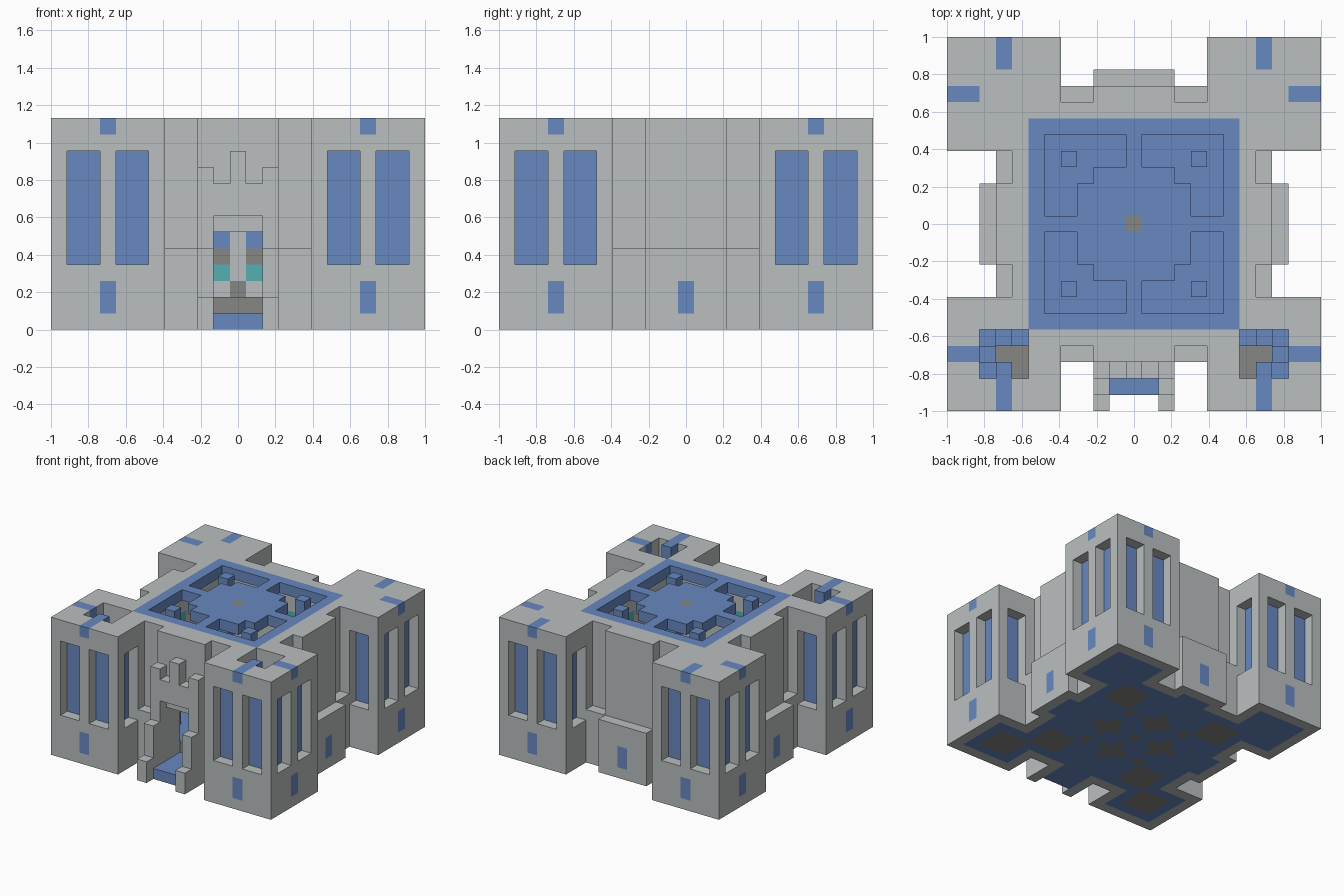
import bpy, bmesh

if "Cube" in bpy.data.objects:
    bpy.data.objects.remove(bpy.data.objects["Cube"], do_unlink=True)

U = 2 / 23          # edge length of one building block
TOP = 12            # highest block layer

COLOURS = {
    "pale_stone": (0.49, 0.52, 0.52),
    "blue": (0.138, 0.25, 0.53),
    "teal": (0.09, 0.43, 0.45),
    "dark_stone": (0.24, 0.24, 0.23),
}
mats = {}
for label, rgb in COLOURS.items():
    m = bpy.data.materials.new(label)
    m.use_nodes = True
    m.diffuse_color = (*rgb, 1)
    m.node_tree.nodes["Principled BSDF"].inputs["Base Color"].default_value = (*rgb, 1)
    mats[label] = m

blocks = {}         # (x, y, z) -> (part, colour)


def span(v):
    return range(v[0], v[1] + 1) if isinstance(v, tuple) else (v,)


def fill(part, colour, xs, ys, zs, signs=((1, 1),), swap=False):
    """Lay blocks over inclusive ranges; part None carves them away."""
    for x in span(xs):
        for y in span(ys):
            for z in span(zs):
                for sx, sy in signs:
                    for a, b in ((x, y), (y, x)) if swap else ((x, y),):
                        key = (a * sx, b * sy, z)
                        if part:
                            blocks[key] = (part, colour)
                        else:
                            blocks.pop(key, None)


QUAD = [(sx, sy) for sx in (-1, 1) for sy in (-1, 1)]
FRONT = [(-1, -1), (1, -1)]
FULL = (0, TOP)
STONE, BLUE, TEAL, DARK = COLOURS

# Main hall walls, bays and lower ledges on all four sides
fill("hall_walls", STONE, (-7, 7), (-7, 7), FULL)
fill("hall_walls", STONE, (0, 2), 8, FULL, QUAD, True)
fill("ledges", STONE, (0, 4), 8, (0, 4), QUAD, True)
fill("hall_walls", STONE, (0, 2), 8, FULL, QUAD, True)
for signs, swap in (([(1, 1), (-1, 1)], False), (QUAD, True)):
    fill("ledges", STONE, (0, 2), 9, (0, 4), signs, swap)
fill(None, None, (-2, 2), -9, FULL)
fill("trim", BLUE, 0, 9, (1, 2))
fill("trim", BLUE, 9, 0, (1, 2), [(1, 1), (-1, 1)])

# Corner towers
fill("towers", STONE, (5, 11), (5, 11), FULL, QUAD)

# Hollow hall interior
fill(None, None, (-6, 6), (-6, 6), (1, TOP))

# Recessed tower windows on outer faces and gap faces
for pair in ((6, 7), (9, 10)):
    fill("windows", BLUE, pair, 10, (4, 10), QUAD, True)
fill("windows", BLUE, 6, (9, 10), (4, 10), QUAD, True)
for pair in ((6, 7), (9, 10)):
    fill(None, None, pair, 11, (4, 10), QUAD, True)
fill(None, None, 5, (9, 10), (4, 10), QUAD, True)

# Blue trim on tower feet and caps
fill("trim", BLUE, 8, 11, (1, 2), QUAD, True)
fill("trim", BLUE, 8, (10, 11), TOP, QUAD, True)

# Base slab with stone rim, and inlaid pads on its underside
fill("base", BLUE, (-7, 7), (-7, 7), 0)
fill("base", BLUE, (6, 10), (6, 10), 0, QUAD)
fill("base", BLUE, (0, 1), 8, 0, QUAD, True)
fill("base_pads", DARK, (4, 6), 5, 0, QUAD, True)
fill("base_pads", DARK, (4, 6), (4, 6), 0, QUAD)
fill("base_pads", DARK, 3, 3, 0, QUAD)
fill("base_pads", DARK, (2, 4), 0, 0, QUAD, True)
fill("base_pads", DARK, 3, (0, 1), 0, QUAD, True)
fill("base_pads", DARK, 0, 0, 0)

# Inner floor with a dark step at the door
fill("inner_floor", BLUE, (-6, 6), (-6, 6), 1)
fill("inner_floor", DARK, (-1, 1), -6, 1)

# Patterned niches on the inner walls
WALLS = [(1, 1), (-1, 1)]
for z, colour in ((3, TEAL), (4, DARK), (5, BLUE), (9, TEAL)):
    fill("wall_pattern", colour, 1, 7, z, QUAD, True)
fill("wall_pattern", DARK, 0, 7, 2, QUAD, True)

# Roof with four angular openings, corner posts and a centre stone
fill("roof", BLUE, (-6, 6), (-6, 6), TOP)
for x in range(1, 6):
    for y in range(1, 6):
        if max(x, y) >= 4 or x == y == 3:
            fill(None, None, x, y, TOP, QUAD)
fill("roof_posts", BLUE, 4, 4, (2, TOP), QUAD)
fill("roof", DARK, 0, 0, TOP)

# Spiral stairs in open wells inside the front towers
fill(None, None, (7, 9), (7, 9), (1, TOP), FRONT)
fill("stair_floor", DARK, (7, 9), (7, 9), 0, FRONT)
turn = [(8, 9), (9, 9), (9, 8), (9, 7), (8, 7), (7, 7)]
for i, (x, y) in enumerate(turn):
    fill("stairs", BLUE, x, y, (1, TOP - 2 * i), FRONT)

# Gatehouse: battlement, stepped side posts, doorway and threshold
for x, height in enumerate((11, 9, 10)):
    fill("gate", STONE, x, 9, (0, height - 1), FRONT)
fill("gate", STONE, 2, 10, (0, 4), FRONT)
fill("gate", STONE, 2, 11, (0, 1), FRONT)
fill(None, None, (-1, 1), -9, (0, 6))
fill(None, None, (-1, 1), (-8, -7), (1, 5))
fill("threshold", BLUE, (-1, 1), (-10, -7), 0)

# Turn the blocks into one mesh per part, keeping only exposed faces
SIDES = []
for axis in range(3):
    for s in (-1, 1):
        n = [0, 0, 0]
        n[axis] = s
        corners = []
        for p, q in ((-1, -1), (1, -1), (1, 1), (-1, 1)):
            c = [0, 0, 0]
            c[axis], c[(axis + 1) % 3], c[(axis + 2) % 3] = s, p, q
            corners.append(c)
        SIDES.append((n, corners if s > 0 else corners[::-1]))

parts = {}
for key, (part, colour) in blocks.items():
    parts.setdefault(part, []).append((key, colour))

for part, cells in parts.items():
    bm = bmesh.new()
    verts, slots = {}, []
    for (x, y, z), colour in cells:
        for n, corners in SIDES:
            if (x + n[0], y + n[1], z + n[2]) in blocks:
                continue
            loop = []
            for c in corners:
                k = (2 * x + c[0], 2 * y + c[1], 2 * z + 1 + c[2])
                if k not in verts:
                    verts[k] = bm.verts.new([v * U / 2 for v in k])
                loop.append(verts[k])
            if colour not in slots:
                slots.append(colour)
            bm.faces.new(loop).material_index = slots.index(colour)
    if bm.faces:
        mesh = bpy.data.meshes.new(part)
        bm.to_mesh(mesh)
        for colour in slots:
            mesh.materials.append(mats[colour])
        bpy.context.collection.objects.link(bpy.data.objects.new(part, mesh))
    bm.free()
